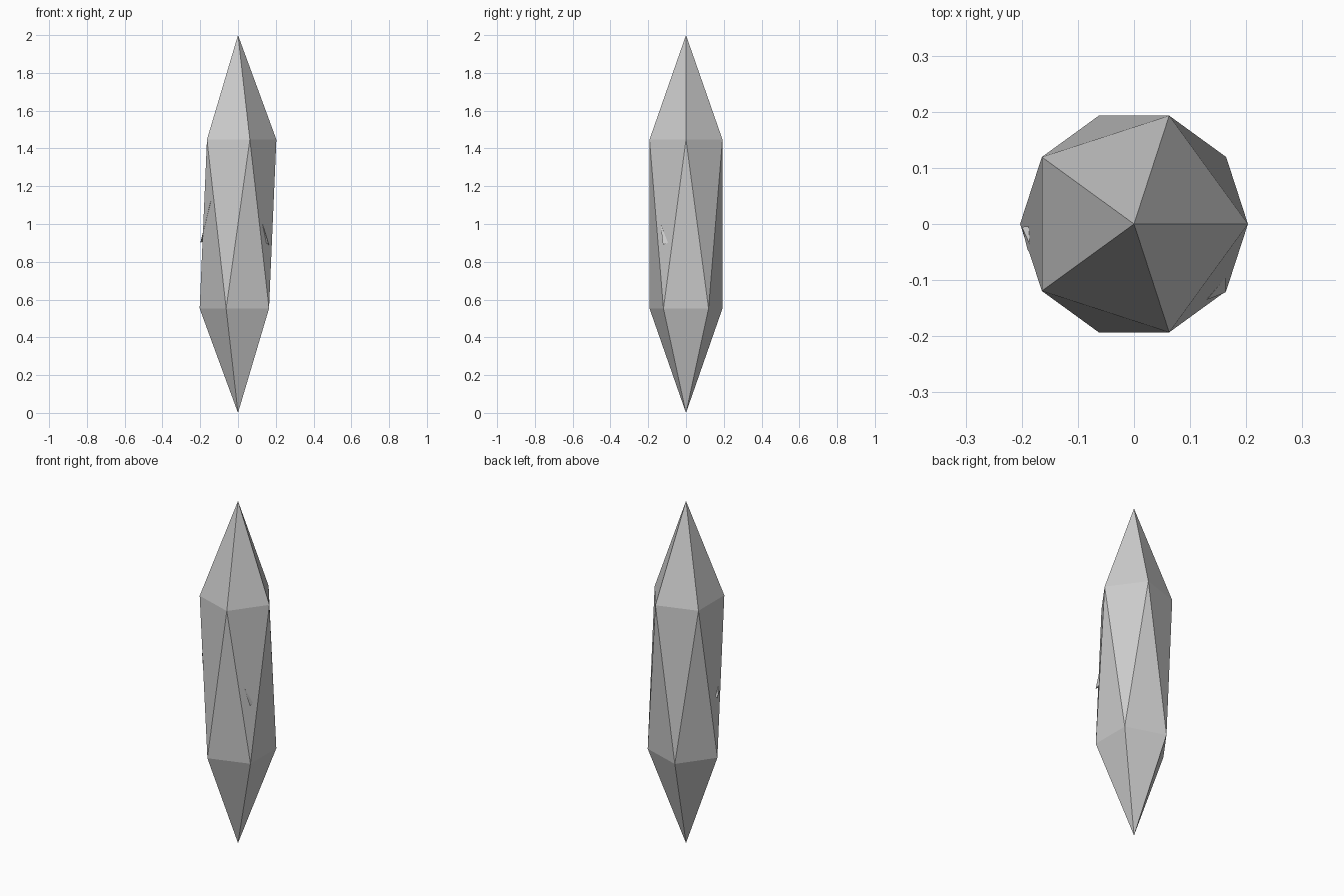
import bpy, bmesh

if "Cube" in bpy.data.objects:
    bpy.data.objects.remove(bpy.data.objects["Cube"])


def shard(name, points):
    """Small faceted sliver: convex hull of a few points."""
    bm = bmesh.new()
    for p in points:
        bm.verts.new(p)
    bmesh.ops.convex_hull(bm, input=bm.verts[:])
    bmesh.ops.recalc_face_normals(bm, faces=bm.faces[:])
    mesh = bpy.data.meshes.new(name)
    bm.to_mesh(mesh)
    bm.free()
    obj = bpy.data.objects.new(name, mesh)
    bpy.context.collection.objects.link(obj)
    return obj


# Main crystal: a stretched icosahedron
bpy.ops.mesh.primitive_ico_sphere_add(subdivisions=1, radius=1, location=(0, 0, 1))
crystal = bpy.context.object
crystal.name = "crystal"
crystal.scale = (0.227, 0.227, 1.0)
bpy.ops.object.transform_apply(location=False, rotation=False, scale=True)

# Tips of the inner shards that poke through the sides
core = (0, 0, 1)
shard("right_shard", [(0.130, -0.135, 1.00), (0.163, -0.122, 0.89),
                      (0.163, -0.095, 0.90), core])
shard("left_shard", [(-0.145, -0.125, 1.12), (-0.200, -0.005, 0.90),
                     (-0.190, -0.045, 0.93), core])
